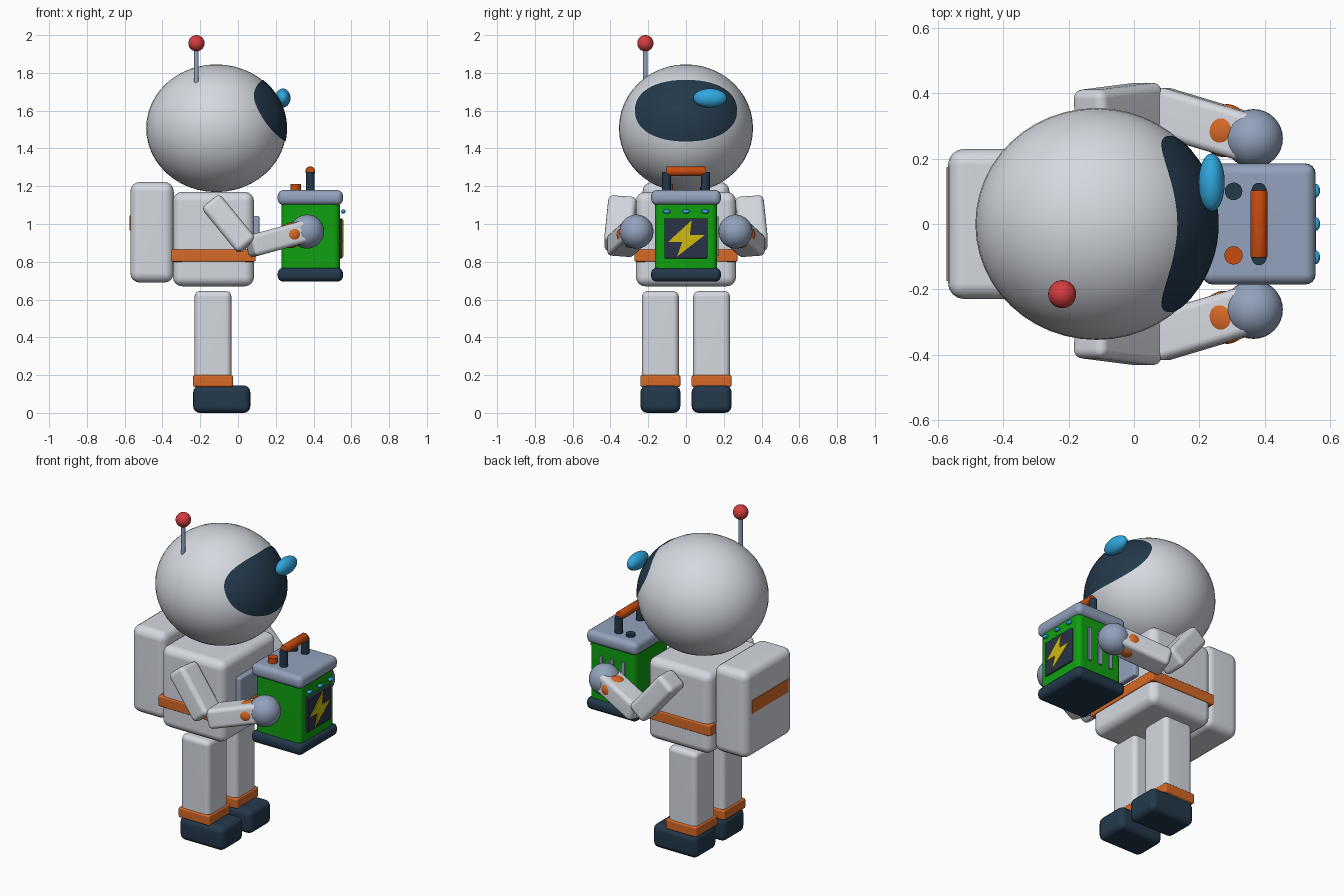
import bpy, bmesh, math
from mathutils import Vector, Matrix

if "Cube" in bpy.data.objects:
    bpy.data.objects.remove(bpy.data.objects["Cube"], do_unlink=True)


def material(name, r, g, b):
    m = bpy.data.materials.new(name)
    m.use_nodes = True
    m.diffuse_color = (r, g, b, 1)
    node = next(n for n in m.node_tree.nodes if n.type == 'BSDF_PRINCIPLED')
    node.inputs["Base Color"].default_value = (r, g, b, 1)
    node.inputs["Roughness"].default_value = 0.6
    return m


WHITE = material("suit white", 0.66, 0.69, 0.74)
ORANGE = material("trim orange", 0.68, 0.14, 0.02)
RUST = material("handle orange", 0.58, 0.07, 0.005)
NAVY = material("dark navy", 0.017, 0.04, 0.07)
SCREEN = material("screen navy", 0.022, 0.032, 0.065)
STEEL = material("steel blue grey", 0.29, 0.36, 0.5)
GREEN = material("case green", 0.005, 0.35, 0.005)
BLUE = material("light blue", 0.03, 0.38, 0.72)
RED = material("beacon red", 0.66, 0.045, 0.05)
YELLOW = material("bolt yellow", 0.62, 0.49, 0.005)


def finish(bm, name, mat, matrix=None, weighted=False):
    bmesh.ops.recalc_face_normals(bm, faces=bm.faces)
    mesh = bpy.data.meshes.new(name)
    bm.to_mesh(mesh)
    bm.free()
    mesh.materials.append(mat)
    mesh.shade_smooth()
    mesh.set_sharp_from_angle(angle=math.radians(40))
    obj = bpy.data.objects.new(name, mesh)
    bpy.context.scene.collection.objects.link(obj)
    if matrix:
        obj.matrix_world = matrix
    if weighted:
        mod = obj.modifiers.new("Normals", 'WEIGHTED_NORMAL')
        mod.keep_sharp = True
    return obj


def rounded(name, mat, size, matrix, bevel):
    bm = bmesh.new()
    bmesh.ops.create_cube(bm, size=1, matrix=Matrix.Diagonal((*size, 1)))
    if bevel:
        bmesh.ops.bevel(bm, geom=bm.edges[:], offset=bevel, segments=4,
                        profile=0.5, affect='EDGES')
    return finish(bm, name, mat, matrix, True)


def box(name, mat, xs, ys, zs, bevel=0.0):
    """Axis-aligned rounded box from its three (min, max) ranges."""
    size = [b - a for a, b in (xs, ys, zs)]
    mid = Vector([(a + b) / 2 for a, b in (xs, ys, zs)])
    return rounded(name, mat, size, Matrix.Translation(mid), bevel)


def ball(name, mat, loc, radii, matrix=None, segments=32):
    bm = bmesh.new()
    bmesh.ops.create_uvsphere(bm, u_segments=segments, v_segments=segments // 2,
                              radius=1, matrix=Matrix.Diagonal((*radii, 1)))
    return finish(bm, name, mat, matrix or Matrix.Translation(loc))


def aim(start, end):
    """Frame centred between two points, local z along them, local y sideways."""
    start, end = Vector(start), Vector(end)
    z = (end - start).normalized()
    x = Vector((0, 1, 0)).cross(z).normalized()
    rot = Matrix((x, z.cross(x), z)).transposed().to_4x4()
    return Matrix.Translation((start + end) / 2) @ rot, (end - start).length


def rod(name, mat, start, end, radius, bevel=0.0):
    frame, length = aim(start, end) if start[0] != end[0] or start[2] != end[2] else (
        Matrix.Translation((Vector(start) + Vector(end)) / 2) @ Matrix.Rotation(math.pi / 2, 4, 'X'),
        (Vector(end) - Vector(start)).length)
    bm = bmesh.new()
    bmesh.ops.create_cone(bm, cap_ends=True, segments=20, radius1=radius,
                          radius2=radius, depth=length)
    if bevel:
        rims = [e for e in bm.edges if any(len(f.verts) > 4 for f in e.link_faces)]
        bmesh.ops.bevel(bm, geom=rims, offset=bevel, segments=2, profile=0.5, affect='EDGES')
    return finish(bm, name, mat, frame)


# Helmet, with the visor as a thin rounded patch following its surface
HEAD, RADII = Vector((-0.115, 0, 1.507)), Vector((0.371, 0.355, 0.338))
ball("helmet", WHITE, HEAD, RADII, segments=48)


def visor_point(t, angle):
    c, s = math.cos(angle), math.sin(angle)
    y = 0.27 * t * math.copysign(abs(c) ** 0.9, c)
    z = 1.6 + 0.163 * t * math.copysign(abs(s) ** 0.9, s)
    k = 1.01
    rest = 1 - (y / RADII.y / k) ** 2 - ((z - HEAD.z) / RADII.z / k) ** 2
    return (HEAD.x + RADII.x * k * math.sqrt(max(rest, 0)), y, z)


bm = bmesh.new()
N, RINGS = 64, 8
hub = bm.verts.new(visor_point(0, 0))
rings = [[bm.verts.new(visor_point(r / RINGS, math.tau * i / N)) for i in range(N)]
         for r in range(1, RINGS + 1)]
for i in range(N):
    j = (i + 1) % N
    bm.faces.new((hub, rings[0][i], rings[0][j]))
    for a, b in zip(rings, rings[1:]):
        bm.faces.new((a[i], b[i], b[j], a[j]))
visor = finish(bm, "visor", NAVY)
if visor.data.polygons[0].normal.x < 0:
    visor.data.flip_normals()
ball("visor_glint", BLUE, (0.238, 0.127, 1.667), (0.04, 0.089, 0.05))

# Antenna
rod("antenna_rod", STEEL, (-0.22, -0.215, 1.74), (-0.22, -0.215, 1.95), 0.012)
ball("antenna_tip", RED, (-0.22, -0.215, 1.957), (0.043,) * 3)

# Torso, belt, chest panel and backpack
box("torso", WHITE, (-0.345, 0.085), (-0.265, 0.265), (0.67, 1.17), 0.05)
box("belt", ORANGE, (-0.352, 0.092), (-0.272, 0.272), (0.8, 0.866), 0.008)
box("chest_panel", STEEL, (0.06, 0.115), (-0.14, 0.14), (0.88, 1.043), 0.012)
box("backpack", WHITE, (-0.57, -0.34), (-0.23, 0.23), (0.69, 1.222), 0.05)
box("backpack_stripe", ORANGE, (-0.574, -0.566), (-0.175, 0.175), (0.965, 1.045))

# Limbs, one set on each side
for side, s in (("left", 1), ("right", -1)):
    def span(a, b):
        return tuple(sorted((a * s, b * s)))

    box(side + "_leg", WHITE, (-0.23, -0.035), span(0.038, 0.233), (0.12, 0.645), 0.03)
    box(side + "_ankle_band", ORANGE, (-0.238, -0.027), span(0.03, 0.241), (0.138, 0.2), 0.01)
    box(side + "_boot", NAVY, (-0.237, 0.065), span(0.03, 0.241), (0, 0.145), 0.035)

    frame, length = aim((-0.145, 0.335 * s, 1.12), (0.05, 0.36 * s, 0.882))
    rounded(side + "_upper_arm", WHITE, (0.125, 0.15, length), frame, 0.028)

    frame, length = aim((0.06, 0.352 * s, 0.88), (0.36, 0.262 * s, 0.962))
    rounded(side + "_forearm", WHITE, (0.118, 0.148, length), frame, 0.025)
    ball(side + "_cuff", ORANGE, None, (0.067, 0.082, 0.072),
         frame @ Matrix.Translation((0, 0, 0.075)))
    ball(side + "_hand", STEEL, (0.366, 0.262 * s, 0.96), (0.09,) * 3)

# Power case: base, body and lid
box("case_base", NAVY, (0.21, 0.556), (-0.185, 0.185), (0.695, 0.768), 0.03)
box("case_body", GREEN, (0.23, 0.54), (-0.165, 0.165), (0.74, 1.125), 0.03)
box("case_lid", STEEL, (0.21, 0.556), (-0.185, 0.185), (1.1, 1.18), 0.032)

# Carrying handle and lid knobs
for s in (-1, 1):
    rod("handle_post", NAVY, (0.383, 0.103 * s, 1.16), (0.383, 0.103 * s, 1.275), 0.023)
rod("handle_grip", RUST, (0.383, -0.104, 1.279), (0.383, 0.104, 1.279), 0.026, 0.006)
rod("orange_knob", RUST, (0.305, -0.096, 1.16), (0.305, -0.096, 1.212), 0.028)
rod("dark_knob", NAVY, (0.305, 0.1, 1.16), (0.305, 0.1, 1.195), 0.027)

# Screen, lightning bolt, indicator lights and side vents
box("case_screen", SCREEN, (0.53, 0.553), (-0.115, 0.115), (0.818, 1.03), 0.005)
bm = bmesh.new()
bolt = [(0.03, 1.02), (-0.095, 0.905), (-0.02, 0.905), (-0.047, 0.828), (0.1, 0.942), (0.02, 0.942)]
face = bm.faces.new([bm.verts.new((0.551, y, z)) for y, z in bolt])
top = bmesh.ops.extrude_face_region(bm, geom=[face])["geom"]
bmesh.ops.translate(bm, vec=(0.007, 0, 0), verts=[v for v in top if isinstance(v, bmesh.types.BMVert)])
finish(bm, "lightning_bolt", YELLOW)
for i in (-1, 0, 1):
    ball("indicator_light", BLUE, (0.557, 0.102 * i, 1.066), (0.013, 0.021, 0.011), segments=16)
    x = 0.385 + 0.075 * i
    box("side_vent", STEEL, (x - 0.013, x + 0.013), (0.155, 0.172), (0.83, 1.04), 0.004)
